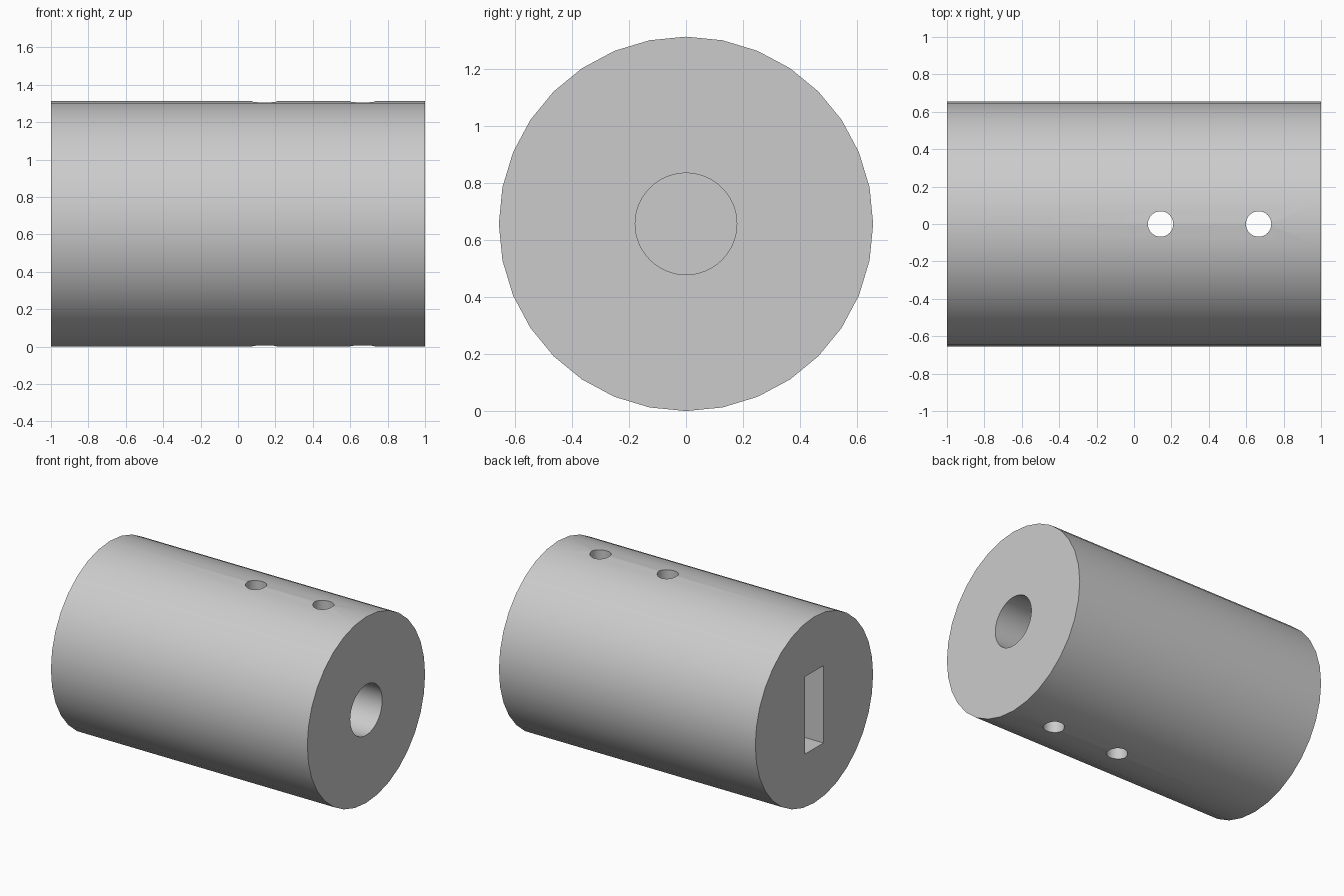
import bpy
import math

cube = bpy.data.objects.get("Cube")
if cube:
    bpy.data.objects.remove(cube, do_unlink=True)

RADIUS = 0.656
grey = bpy.data.materials.new("light grey")
grey.use_nodes = True
colour = (0.6, 0.6, 0.6, 1)
grey.diffuse_color = colour
grey.node_tree.nodes["Principled BSDF"].inputs["Base Color"].default_value = colour


def rod(name, radius, start, end, sides):
    """Cylinder along x on the body axis, with a corner at the top."""
    bpy.ops.mesh.primitive_cylinder_add(
        vertices=sides, radius=radius, depth=end - start,
        location=((start + end) / 2, 0, RADIUS), rotation=(0, math.pi / 2, 0))
    obj = bpy.context.object
    obj.name = name
    obj.data.materials.append(grey)
    return obj


# Main body
body = rod("coupler_body", RADIUS, -1, 1, 32)

# Round blind bore in the +x end
cutters = [rod("bore_cutter", 0.178, -0.18, 1.1, 64)]

# Rectangular blind slot in the -x end
bpy.ops.mesh.primitive_cube_add(size=1, location=(-0.775, 0, RADIUS))
slot = bpy.context.object
slot.name = "slot_cutter"
slot.scale = (0.65, 0.205, 0.545)
slot.data.materials.append(grey)
cutters.append(slot)

# Vertical screw holes through the whole body
for name, x in (("inner_screw_cutter", 0.142), ("outer_screw_cutter", 0.666)):
    bpy.ops.mesh.primitive_cylinder_add(
        vertices=32, radius=0.068, depth=2, location=(x, 0, RADIUS))
    hole = bpy.context.object
    hole.name = name
    hole.data.materials.append(grey)
    cutters.append(hole)

# Cut all openings
bpy.ops.object.select_all(action="DESELECT")
body.select_set(True)
bpy.context.view_layer.objects.active = body
for cutter in cutters:
    cut = body.modifiers.new(cutter.name, "BOOLEAN")
    cut.operation = "DIFFERENCE"
    cut.solver = "EXACT"
    cut.object = cutter
    bpy.ops.object.modifier_apply(modifier=cut.name)
for cutter in cutters:
    bpy.data.objects.remove(cutter, do_unlink=True)

bpy.ops.object.shade_smooth_by_angle(angle=math.radians(30))
